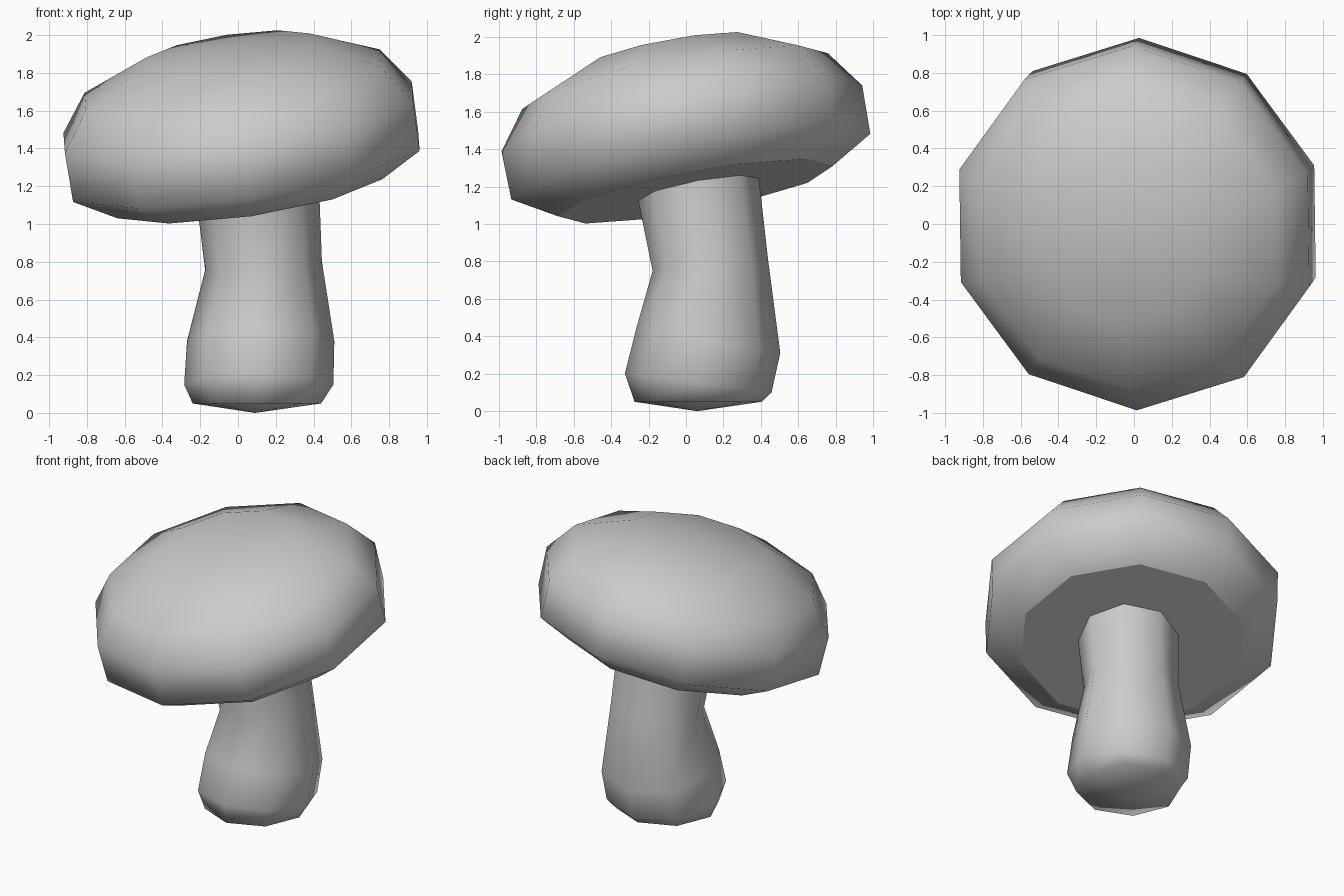
import bpy, bmesh
from math import cos, sin, pi
from mathutils import Vector

if "Cube" in bpy.data.objects:
    bpy.data.objects.remove(bpy.data.objects["Cube"])


def loft(name, rings, sides, phase, start=None, end=None):
    """Skin a stack of rings (centre, radius, up direction); ends close with a point or a flat face."""
    bm = bmesh.new()
    loops = []
    for centre, radius, up in rings:
        rot = Vector((0, 0, 1)).rotation_difference(Vector(up))
        loop = []
        for i in range(sides):
            a = phase + 2 * pi * i / sides
            loop.append(bm.verts.new(Vector(centre) + rot @ Vector((radius * cos(a), radius * sin(a), 0))))
        loops.append(loop)
    for lo, hi in zip(loops, loops[1:]):
        for i in range(sides):
            j = (i + 1) % sides
            bm.faces.new((lo[i], lo[j], hi[j], hi[i]))
    for f in bm.faces:
        f.smooth = True
    for loop, tip in ((loops[0], start), (loops[-1], end)):
        if tip is None:
            bm.faces.new(loop).smooth = False
            continue
        v = bm.verts.new(tip)
        for i in range(sides):
            bm.faces.new((loop[i], loop[(i + 1) % sides], v)).smooth = True
    bmesh.ops.recalc_face_normals(bm, faces=bm.faces)
    mesh = bpy.data.meshes.new(name)
    bm.to_mesh(mesh)
    bm.free()
    obj = bpy.data.objects.new(name, mesh)
    bpy.context.collection.objects.link(obj)
    return obj


# Cap: ten-sided tilted dome with a flat underside
axis = Vector((-0.15, -0.185, 1)).normalized()
base = Vector((0.06, 0.05, 1.175))
profile = [(0.745, 0), (0.975, 0.135), (0.98, 0.40), (0.83, 0.605), (0.46, 0.765)]
loft("mushroom_cap", [(base + axis * h, r, axis) for r, h in profile],
     10, pi / 2, end=base + axis * 0.80)

# Stem: eight-sided bulb narrowing to a neck, its top tucked into the cap
loft("mushroom_stem", [
    ((0.10, 0.065, 0.05), 0.34, (0, 0, 1)),
    ((0.11, 0.065, 0.15), 0.395, (0, 0.13, 1)),
    ((0.12, 0.12, 0.38), 0.39, (0, 0.18, 1)),
    ((0.135, 0.13, 0.78), 0.31, (-0.08, -0.1, 1)),
    ((0.10, 0.06, 1.23), 0.33, axis),
], 8, 0, start=(0.09, 0.06, 0))
